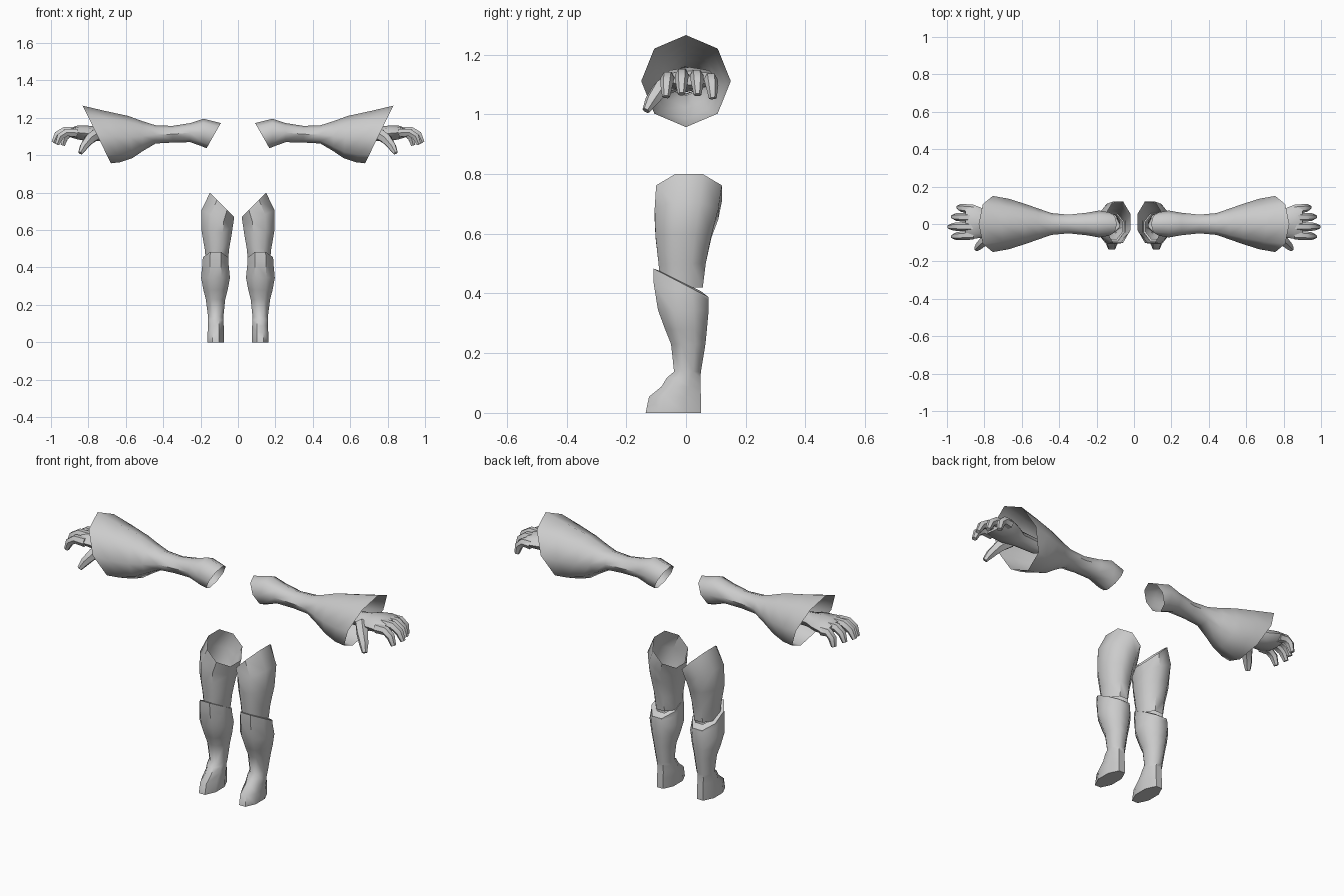
import bpy, bmesh, math
from mathutils import Vector

if "Cube" in bpy.data.objects:
    bpy.data.objects.remove(bpy.data.objects["Cube"])

grey = bpy.data.materials.new("plain grey")
grey.diffuse_color = (0.6, 0.6, 0.6, 1)
grey.use_nodes = True
grey.node_tree.nodes["Principled BSDF"].inputs["Base Color"].default_value = grey.diffuse_color


def loft(name, rings, cap_start=False, cap_end=False, sharp=50):
    """Skin a list of equal-sized rings and mirror the part to the other side."""
    bm = bmesh.new()
    rows = [[bm.verts.new(p) for p in r] for r in rings]
    n = len(rows[0])
    for a, b in zip(rows, rows[1:]):
        for i in range(n):
            j = (i + 1) % n
            bm.faces.new((a[i], a[j], b[j], b[i]))
    if cap_start:
        bm.faces.new(rows[0][::-1])
    if cap_end:
        bm.faces.new(rows[-1])
    bmesh.ops.recalc_face_normals(bm, faces=bm.faces[:])
    me = bpy.data.meshes.new(name)
    bm.to_mesh(me)
    bm.free()
    me.materials.append(grey)
    me.polygons.foreach_set("use_smooth", [True] * len(me.polygons))
    me.set_sharp_from_angle(angle=math.radians(sharp))
    ob = bpy.data.objects.new(name, me)
    bpy.context.collection.objects.link(ob)
    ob.modifiers.new("other side", 'MIRROR').use_axis[0] = True
    return ob


def leg_ring(x0, x1, y0, y1, z, sx=0.0, sy=0.0, n=8):
    """Ring filling an x/y box at height z, tilted by slopes sx and sy."""
    cx, cy, rx, ry = (x0 + x1) / 2, (y0 + y1) / 2, (x1 - x0) / 2, (y1 - y0) / 2
    k = 1 / math.cos(math.pi / n)
    pts = []
    for i in range(n):
        a = 2 * math.pi * (i + 0.5) / n
        dx, dy = rx * k * math.cos(a), ry * k * math.sin(a)
        pts.append(Vector((cx + dx, cy + dy, z + sx * dx + sy * dy)))
    return pts


def arm_ring(x, ry, z0, z1, slope=0.0, n=8, cy=0.0):
    """Ring around the x axis from z0 to z1, tilted in x by slope."""
    cz, rz = (z0 + z1) / 2, (z1 - z0) / 2
    pts = []
    for i in range(n):
        a = 2 * math.pi * i / n
        dz = rz * math.cos(a)
        pts.append(Vector((x + slope * dz, cy + ry * math.sin(a), cz + dz)))
    return pts


def finger(name, path, radii, n=6):
    """Tapered tube along a bent path."""
    pts = [Vector(p) for p in path]
    rings = []
    for i, p in enumerate(pts):
        t = (pts[min(i + 1, len(pts) - 1)] - pts[max(i - 1, 0)]).normalized()
        u = t.cross(Vector((0, 1, 0))).normalized()
        v = t.cross(u)
        rings.append([p + radii[i] * (math.cos(2 * math.pi * k / n) * v
                                      + math.sin(2 * math.pi * k / n) * u)
                      for k in range(n)])
    loft(name, rings, True, True)


# Thigh, open and slanted at the hip, tucked into the shin guard
loft("thigh", [
    leg_ring(0.020, 0.150, -0.100, 0.120, 0.735, sx=1.0),
    leg_ring(0.027, 0.195, -0.105, 0.108, 0.665, sx=0.5),
    leg_ring(0.033, 0.195, -0.102, 0.085, 0.590, sx=0.1),
    leg_ring(0.047, 0.178, -0.092, 0.066, 0.500),
    leg_ring(0.055, 0.170, -0.085, 0.056, 0.420),
])

# Shin with raised knee rim, ankle and shoe in one skin
loft("shin_and_foot", [
    leg_ring(0.062, 0.165, -0.080, 0.050, 0.440, sy=-0.5),
    leg_ring(0.052, 0.188, -0.108, 0.076, 0.435, sy=-0.52),
    leg_ring(0.050, 0.190, -0.108, 0.076, 0.405, sy=-0.3),
    leg_ring(0.043, 0.197, -0.094, 0.076, 0.345),
    leg_ring(0.055, 0.185, -0.070, 0.070, 0.280),
    leg_ring(0.068, 0.172, -0.050, 0.065, 0.230),
    leg_ring(0.078, 0.160, -0.040, 0.050, 0.138),
    leg_ring(0.078, 0.160, -0.064, 0.048, 0.118),
    leg_ring(0.076, 0.160, -0.082, 0.048, 0.088),
    leg_ring(0.075, 0.162, -0.124, 0.050, 0.054),
    leg_ring(0.076, 0.162, -0.135, 0.050, 0.0),
], cap_end=True)

# Sleeve: open shoulder puff, slim upper arm, wide slanted cuff
loft("sleeve", [
    arm_ring(0.130, 0.062, 1.037, 1.172, slope=-0.57),
    arm_ring(0.185, 0.072, 1.045, 1.195),
    arm_ring(0.255, 0.060, 1.070, 1.172),
    arm_ring(0.350, 0.050, 1.068, 1.157),
    arm_ring(0.440, 0.058, 1.063, 1.160),
    arm_ring(0.510, 0.082, 1.022, 1.182),
    arm_ring(0.575, 0.105, 0.985, 1.210, slope=0.1),
    arm_ring(0.670, 0.135, 0.963, 1.237, slope=0.3),
    arm_ring(0.755, 0.150, 0.957, 1.265, slope=0.49),
])

# Palm, running back inside the cuff as a wrist
loft("palm", [
    arm_ring(0.620, 0.040, 1.075, 1.145),
    arm_ring(0.740, 0.045, 1.075, 1.150),
    arm_ring(0.800, 0.075, 1.075, 1.158, cy=0.005),
    arm_ring(0.860, 0.092, 1.085, 1.158, cy=0.012),
    arm_ring(0.900, 0.088, 1.098, 1.145, cy=0.014),
], True, True)

# Four curled fingers: sideways position, reach, height
for name, y, reach, z in (("index_finger", -0.062, 0.975, 1.120),
                          ("middle_finger", -0.014, 0.995, 1.130),
                          ("ring_finger", 0.036, 0.975, 1.127),
                          ("little_finger", 0.083, 0.945, 1.115)):
    d = reach - 0.86
    finger(name, [(0.86, y * 0.95, z), (0.86 + d * 0.5, y, z + 0.002),
                  (0.86 + d * 0.78, y * 1.05, z - 0.020),
                  (reach - 0.008, y * 1.08, z - 0.062)],
           (0.025, 0.023, 0.021, 0.013))

# Thumb pointing forward and down
finger("thumb", [(0.760, -0.040, 1.110), (0.795, -0.085, 1.085),
                 (0.825, -0.115, 1.045), (0.843, -0.134, 1.012)],
       (0.034, 0.030, 0.023, 0.013))
